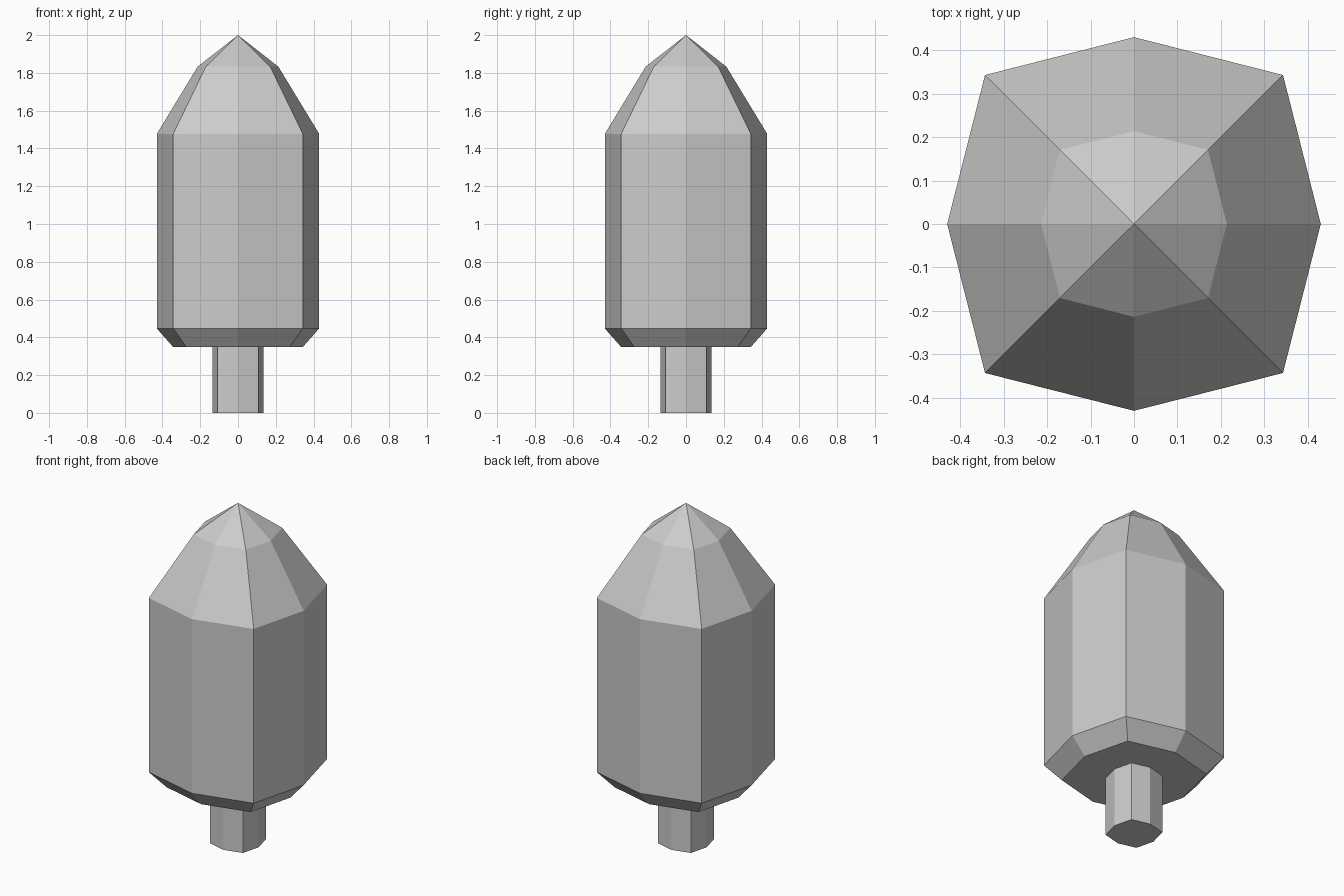
import bpy, bmesh
from math import cos, sin, pi

if "Cube" in bpy.data.objects:
    bpy.data.objects.remove(bpy.data.objects["Cube"])

AXIS_R = 0.43    # reach of the side-centre corners
DIAG_R = 0.485   # reach of the diagonal corners


def lofted(name, levels, apex=None):
    """Stack eight-sided rings given as (scale, z), closed by caps or an apex."""
    bm = bmesh.new()
    rings = []
    for scale, z in levels:
        ring = []
        for i in range(8):
            r = scale * (DIAG_R if i % 2 else AXIS_R)
            ring.append(bm.verts.new((r * cos(i * pi / 4), r * sin(i * pi / 4), z)))
        rings.append(ring)
    for low, high in zip(rings, rings[1:]):
        for i in range(8):
            j = (i + 1) % 8
            bm.faces.new((low[i], low[j], high[j], high[i]))
    bm.faces.new(rings[0][::-1])
    if apex is None:
        bm.faces.new(rings[-1])
    else:
        tip = bm.verts.new((0, 0, apex))
        for i in range(8):
            bm.faces.new((rings[-1][i], rings[-1][(i + 1) % 8], tip))
    mesh = bpy.data.meshes.new(name)
    bm.to_mesh(mesh)
    bm.free()
    obj = bpy.data.objects.new(name, mesh)
    bpy.context.collection.objects.link(obj)
    return obj


# Trunk
lofted("trunk", [(0.314, 0.0), (0.314, 0.35)])

# Foliage: bevelled base, straight sides, two-step pointed top
lofted("foliage", [(0.8, 0.35), (1.0, 0.447), (1.0, 1.477), (0.497, 1.833)], apex=2.0)
